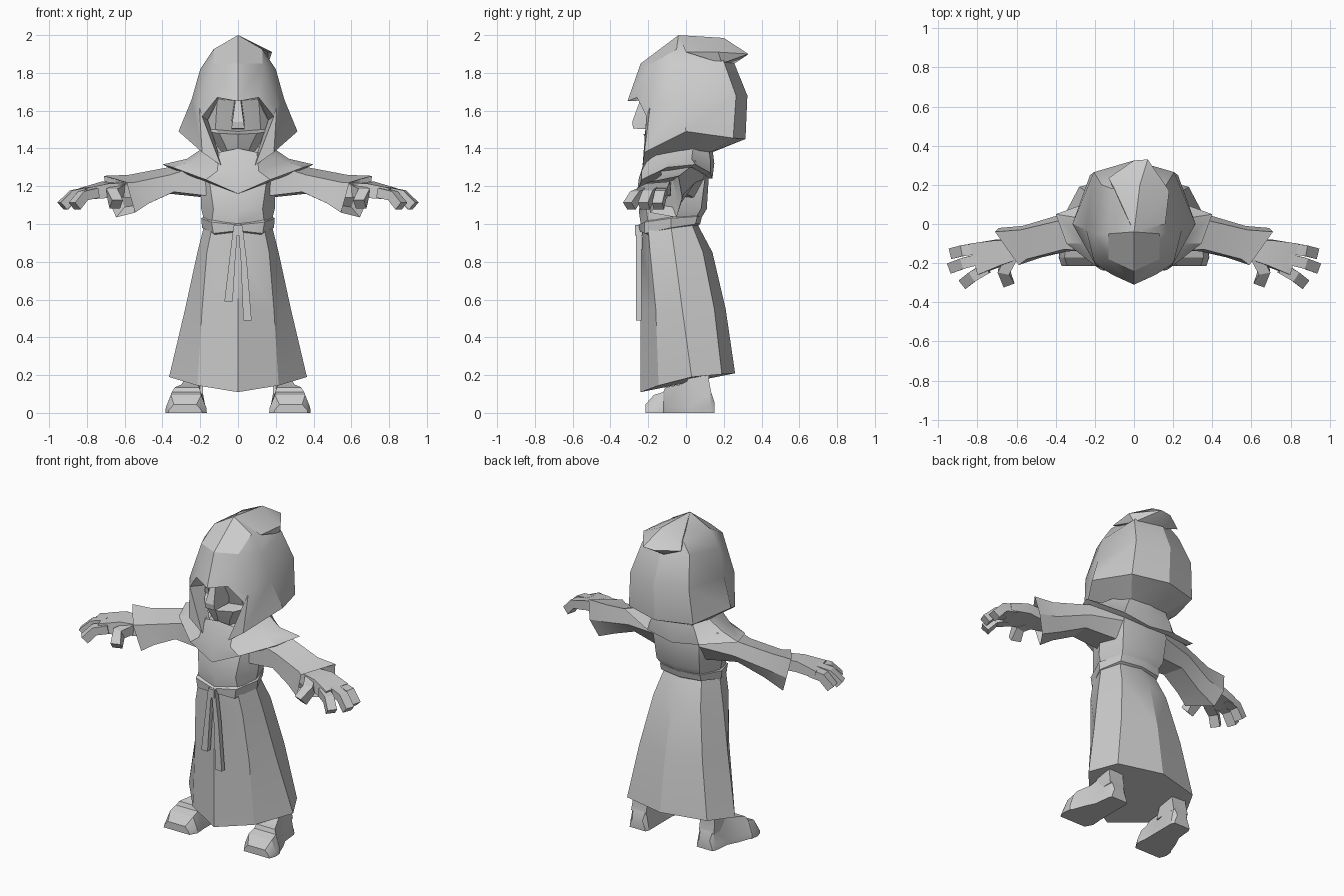
import bpy, bmesh, math
from mathutils import Vector

cloth = bpy.data.materials.new("plain grey")
cloth.diffuse_color = (0.6, 0.6, 0.6, 1)


def make(name, verts, faces, mirror=False, hull=False):
    bm = bmesh.new()
    vs = [bm.verts.new(v) for v in verts]
    if hull:
        bmesh.ops.convex_hull(bm, input=vs)
        bmesh.ops.delete(bm, geom=[v for v in bm.verts if not v.link_faces], context='VERTS')
        bmesh.ops.dissolve_limit(bm, angle_limit=0.05, verts=bm.verts, edges=bm.edges)
    else:
        for f in faces:
            bm.faces.new([vs[i] for i in f])
    if mirror:
        # mirrored copy, welded along the centre line
        geo = bm.verts[:] + bm.edges[:] + bm.faces[:]
        dup = bmesh.ops.duplicate(bm, geom=geo)["geom"]
        for v in dup:
            if isinstance(v, bmesh.types.BMVert):
                v.co.x = -v.co.x
        bmesh.ops.reverse_faces(bm, faces=[f for f in dup if isinstance(f, bmesh.types.BMFace)])
        bmesh.ops.remove_doubles(bm, verts=[v for v in bm.verts if abs(v.co.x) < 1e-4], dist=1e-4)
    bmesh.ops.recalc_face_normals(bm, faces=bm.faces)
    me = bpy.data.meshes.new(name)
    bm.to_mesh(me)
    bm.free()
    me.materials.append(cloth)
    ob = bpy.data.objects.new(name, me)
    bpy.context.collection.objects.link(ob)
    bpy.ops.object.select_all(action='DESELECT')
    ob.select_set(True)
    bpy.context.view_layer.objects.active = ob
    bpy.ops.object.shade_smooth_by_angle(angle=math.radians(28))
    return ob


def loft(name, rings, closed=True, caps=(True, True), mirror=False):
    n = len(rings[0])
    faces = [(r * n + i, r * n + (i + 1) % n, (r + 1) * n + (i + 1) % n, (r + 1) * n + i)
             for r in range(len(rings) - 1) for i in range(n if closed else n - 1)]
    if caps[0]:
        faces.append(tuple(range(n)))
    if caps[1]:
        faces.append(tuple(range((len(rings) - 1) * n, len(rings) * n)))
    return make(name, [p for r in rings for p in r], faces, mirror)


def strip(name, path, width, thick):
    """Box section swept along a path; width lies flat, thickness points up."""
    rings = []
    for k, p in enumerate(path):
        p = Vector(p)
        d = Vector(path[min(k + 1, len(path) - 1)]) - Vector(path[max(k - 1, 0)])
        side = Vector((d.y, -d.x, 0)).normalized() * width / 2
        up = d.cross(side).normalized() * thick / 2
        rings.append([p + side + up, p - side + up, p - side - up, p + side - up])
    return loft(name, rings, mirror=True)


# Robe skirt, half profile front to back, waist to hem
loft("skirt", [
    [(0, -.23, .97), (.14, -.20, .97), (.18, -.08, .99), (.13, .03, 1.0), (0, .06, 1.0)],
    [(0, -.235, .85), (.165, -.19, .85), (.215, -.06, .85), (.165, .09, .85), (0, .14, .85)],
    [(0, -.24, .55), (.19, -.16, .55), (.28, -.02, .55), (.22, .15, .55), (0, .21, .55)],
    [(0, -.24, .11), (.215, -.145, .145), (.365, .03, .19), (.28, .19, .205), (0, .26, .21)],
], closed=False, caps=(False, True), mirror=True)

# Belt with a shallow V at the front
loft("belt", [
    [(0, -.22, 1.01), (.13, -.19, 1.03), (.18, -.08, 1.04), (.13, .04, 1.05), (0, .07, 1.05)],
    [(0, -.255, .995), (.14, -.22, 1.01), (.195, -.08, 1.03), (.14, .06, 1.04), (0, .085, 1.04)],
    [(0, -.25, .965), (.13, -.22, .95), (.19, -.08, .98), (.14, .05, 1.0), (0, .075, 1.0)],
    [(0, -.22, .955), (.12, -.19, .94), (.17, -.08, .97), (.13, .03, .99), (0, .06, .99)],
], closed=False, caps=(False, False), mirror=True)

# Hanging belt cords and knot
for name, x0, x1, z in (("short_cord", -.012, -.05, .59), ("long_cord", .012, .05, .49)):
    loft(name, [[(x + s * w, y, zz) for s, y in ((-1, -.265), (1, -.265), (1, -.235), (-1, -.235))]
                for x, w, zz in ((x0, .012, .99), ((x0 + x1) / 2, .016, .8), (x1, .022, z))])
make("belt_knot", [(x, y, z) for x in (-.022, .022) for y in (-.27, -.23) for z in (.94, .995)], [], hull=True)

# Upper body
loft("torso", [
    [(0, -.24, 1.0), (.14, -.20, 1.0), (.18, -.08, 1.02), (.13, .05, 1.03), (0, .08, 1.03)],
    [(0, -.25, 1.07), (.13, -.21, 1.08), (.195, -.08, 1.08), (.15, .08, 1.08), (0, .11, 1.08)],
    [(0, -.22, 1.22), (.15, -.19, 1.22), (.20, -.06, 1.22), (.16, .10, 1.24), (0, .12, 1.24)],
    [(0, -.16, 1.38), (.10, -.13, 1.38), (.15, 0, 1.38), (.1, .1, 1.38), (0, .12, 1.38)],
], closed=False, caps=(False, False), mirror=True)

# Shoulder cape: V front, pointed shoulders
loft("shoulder_cape", [
    [(0, -.20, 1.40), (.10, -.18, 1.38), (.16, -.02, 1.40), (.16, .04, 1.42), (.12, .12, 1.41), (0, .14, 1.40)],
    [(0, -.25, 1.24), (.11, -.235, 1.28), (.25, -.10, 1.33), (.27, .03, 1.345), (.16, .13, 1.33), (0, .15, 1.32)],
    [(0, -.26, 1.16), (.17, -.235, 1.235), (.345, -.10, 1.30), (.40, .05, 1.315), (.18, .13, 1.27), (0, .14, 1.24)],
    [(0, -.21, 1.17), (.16, -.19, 1.22), (.32, -.09, 1.28), (.37, .03, 1.30), (.16, .1, 1.26), (0, .11, 1.24)],
], closed=False, caps=(False, False), mirror=True)

# Sleeves, widening to an open cuff with a recessed end
loft("sleeve", [
    [(.14, -.14, 1.33), (.14, .08, 1.37), (.14, .10, 1.24), (.17, .04, 1.14), (.17, -.13, 1.15)],
    [(.36, -.13, 1.26), (.37, .02, 1.30), (.37, .05, 1.22), (.36, .0, 1.16), (.34, -.14, 1.17)],
    [(.55, -.18, 1.22), (.58, -.03, 1.26), (.57, -.01, 1.16), (.52, -.04, 1.09), (.47, -.17, 1.11)],
    [(.59, -.21, 1.22), (.71, -.04, 1.255), (.69, -.02, 1.14), (.645, -.05, 1.035), (.545, -.19, 1.06)],
    [(.56, -.17, 1.21), (.63, -.07, 1.23), (.62, -.05, 1.15), (.60, -.07, 1.09), (.53, -.15, 1.1)],
], mirror=True)

# Hands: palm, three bent fingers, thumb
loft("palm", [
    [(.56, -.17, 1.21), (.61, -.08, 1.22), (.60, -.08, 1.15), (.55, -.17, 1.14)],
    [(.68, -.21, 1.215), (.72, -.085, 1.225), (.71, -.08, 1.16), (.66, -.21, 1.14)],
    [(.80, -.26, 1.19), (.84, -.10, 1.19), (.83, -.10, 1.145), (.79, -.26, 1.13)],
], mirror=True)
for name, path in (("outer_finger", [(.79, -.125, 1.17), (.87, -.135, 1.155), (.922, -.148, 1.095)]),
                   ("middle_finger", [(.79, -.18, 1.17), (.87, -.20, 1.155), (.93, -.222, 1.095)]),
                   ("inner_finger", [(.75, -.225, 1.165), (.82, -.265, 1.15), (.865, -.30, 1.095)])):
    strip(name, path, .056, .052)
strip("thumb", [(.62, -.16, 1.18), (.665, -.24, 1.16), (.645, -.295, 1.105)], .06, .06)

# Hood shell: rows low to high, points front to back
hood = [
    (.09, -.15, 1.34), (.15, -.12, 1.37), (.18, .02, 1.39), (.13, .13, 1.38), (0, .14, 1.38),
    (.09, -.23, 1.31), (.19, -.22, 1.38), (.315, 0, 1.49), (.225, .25, 1.455), (0, .315, 1.45),
    (.19, -.21, 1.57), (.205, -.19, 1.62), (.245, -.03, 1.66), (.205, .265, 1.68), (0, .325, 1.68),
    (0, -.24, 1.85), (.13, -.18, 1.85), (.2, -.05, 1.82), (.165, .2, 1.86), (0, .26, 1.84),
    (0, -.04, 2.0), (0, .2, 1.97),               # crown
    (0, -.31, 1.65), (.11, -.26, 1.67),          # brim
    (0, -.14, 1.68), (.10, -.12, 1.66), (.16, -.11, 1.55),  # lining
    (.13, -.05, 1.925), (.11, .18, 1.92)]        # upper sides
hood_faces = [(r * 5 + c, r * 5 + c + 1, r * 5 + c + 6, r * 5 + c + 5)
              for r in range(3) for c in range(4) if (r, c) != (2, 0)]
hood_faces += [(22, 23, 16, 15), (23, 10, 11, 16), (15, 16, 27, 20), (16, 17, 27), (17, 18, 28, 27),
               (27, 28, 21, 20), (18, 19, 21, 28), (22, 23, 25, 24), (23, 10, 26, 25), (10, 5, 0, 26)]
make("hood", hood, hood_faces, mirror=True)

# Folded hood tip, leaning to one side
make("hood_tip", [(0, -.04, 2.0), (.03, .2, 1.985), (-.13, .235, 1.89), (0, .325, 1.895), (.07, .33, 1.9),
                  (.18, .17, 1.91), (.16, .0, 1.91), (-.02, .25, 1.845), (.16, .19, 1.85),
                  (-.1, .18, 1.93)], [], hull=True)

# Face in shadow: chin, eyes sloping back under the brow
loft("face", [
    [(0, -.18, 1.36), (.05, -.16, 1.37), (.08, -.10, 1.37)],
    [(0, -.20, 1.41), (.07, -.18, 1.42), (.12, -.10, 1.43)],
    [(0, -.225, 1.475), (.10, -.19, 1.48), (.16, -.10, 1.49)],
    [(0, -.13, 1.49), (.12, -.12, 1.50), (.17, -.09, 1.50)],
    [(0, -.20, 1.67), (.11, -.16, 1.66), (.16, -.09, 1.66)],
], closed=False, caps=(False, False), mirror=True)
loft("nose", [
    [(-.035, -.28, 1.505), (.035, -.28, 1.505), (.035, -.14, 1.5), (-.035, -.14, 1.5)],
    [(-.03, -.285, 1.54), (.03, -.285, 1.54), (.035, -.14, 1.54), (-.035, -.14, 1.54)],
    [(-.015, -.245, 1.65), (.015, -.245, 1.65), (.02, -.17, 1.65), (-.02, -.17, 1.65)],
])


# Feet, sections from toe to heel: y, inner x, outer x, top z
def foot_ring(y, a, b, z, inset=.03):
    low = min(z * .3, .035)
    return [(a, y, 0), (b, y, 0), (b - .003, y, low), (b - inset, y, z), (a + inset, y, z), (a + .003, y, low)]


loft("shoe", [foot_ring(-.215, .19, .37, .045), foot_ring(-.17, .165, .385, .095),
              foot_ring(-.12, .167, .38, .11), foot_ring(-.11, .17, .37, .135, .035),
              foot_ring(-.03, .17, .34, .15, .04), foot_ring(.03, .17, .31, .18, .03),
              foot_ring(.13, .17, .30, .12, .02), foot_ring(.15, .18, .29, .06, .02)], mirror=True)
loft("ankle", [[(x0, y0, z), (x1, y0, z), (x1, y1, z), (x0, y1, z)]
               for x0, x1, y0, y1, z in ((.185, .29, -.02, .135, .1), (.185, .285, .01, .12, .18),
                                         (.18, .28, 0, .13, .28))], mirror=True)
